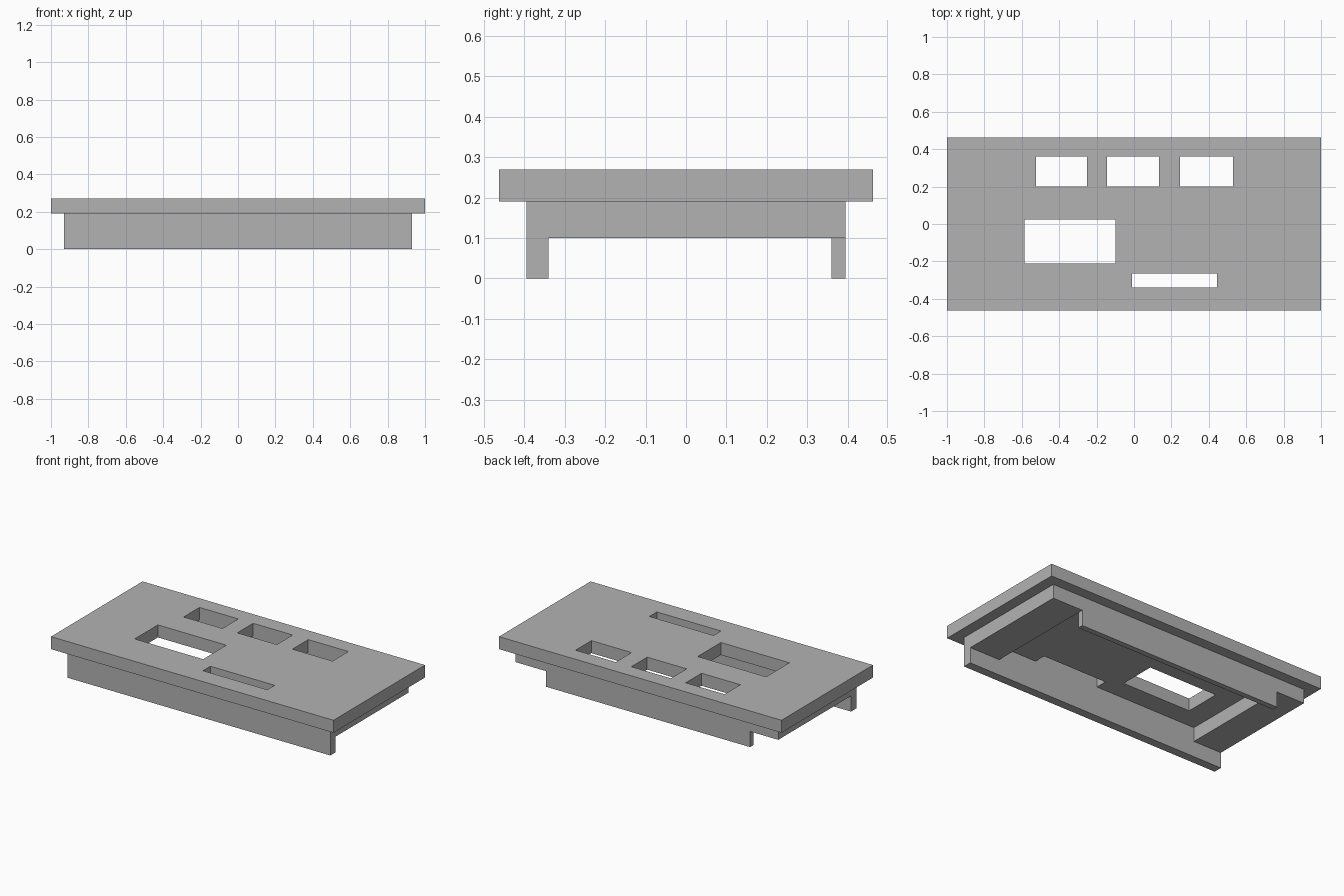
import bpy
import bmesh

default = bpy.data.objects.get("Cube")
if default:
    bpy.data.objects.remove(default, do_unlink=True)

grey = bpy.data.materials.new("plain grey")
grey.use_nodes = True
colour = (0.45, 0.45, 0.45, 1)
grey.diffuse_color = colour
grey.node_tree.nodes["Principled BSDF"].inputs["Base Color"].default_value = colour


def slab(name, x, y, z, holes=()):
    """Flat rectangular slab with rectangular through holes (x0, x1, y0, y1)."""
    xs = sorted(set(x) | {v for h in holes for v in h[:2]})
    ys = sorted(set(y) | {v for h in holes for v in h[2:]})
    bm = bmesh.new()
    grid = [[bm.verts.new((a, b, z[0])) for b in ys] for a in xs]
    for i in range(len(xs) - 1):
        for j in range(len(ys) - 1):
            cx, cy = (xs[i] + xs[i + 1]) / 2, (ys[j] + ys[j + 1]) / 2
            if any(h[0] < cx < h[1] and h[2] < cy < h[3] for h in holes):
                continue
            bm.faces.new((grid[i][j], grid[i + 1][j],
                          grid[i + 1][j + 1], grid[i][j + 1]))
    loose = [v for v in bm.verts if not v.link_faces]
    bmesh.ops.delete(bm, geom=loose, context='VERTS')
    mesh = bpy.data.meshes.new(name)
    bm.to_mesh(mesh)
    bm.free()
    mesh.materials.append(grey)
    obj = bpy.data.objects.new(name, mesh)
    bpy.context.collection.objects.link(obj)
    solid = obj.modifiers.new("thickness", 'SOLIDIFY')
    solid.thickness = z[1] - z[0]
    solid.offset = 1
    return obj


# Shared edges of the pocket and rails
half_x, half_y = 0.93, 0.395
pocket_x = (-0.73, 0.715)
front_in, back_in = -0.34, 0.36

# Top plate: three back windows, one large window, one front slot
windows = [(a, b, 0.2, back_in)
           for a, b in ((-0.525, -0.25), (-0.145, 0.135), (0.245, 0.53))]
windows.append((-0.585, -0.1, -0.21, 0.025))
windows.append((-0.01, 0.445, front_in, -0.265))
slab("top_plate", (-1, 1), (-0.4625, 0.4625), (0.19, 0.27), windows)

# Base frame with an open pocket underneath
slab("base_frame", (-half_x, half_x), (-half_y, half_y), (0.1, 0.19),
     [(*pocket_x, front_in, back_in)])

# Rails hanging below the frame
slab("front_rail", (-half_x, half_x), (-half_y, front_in), (0, 0.1))
slab("back_rail", pocket_x, (back_in, half_y), (0, 0.1))
